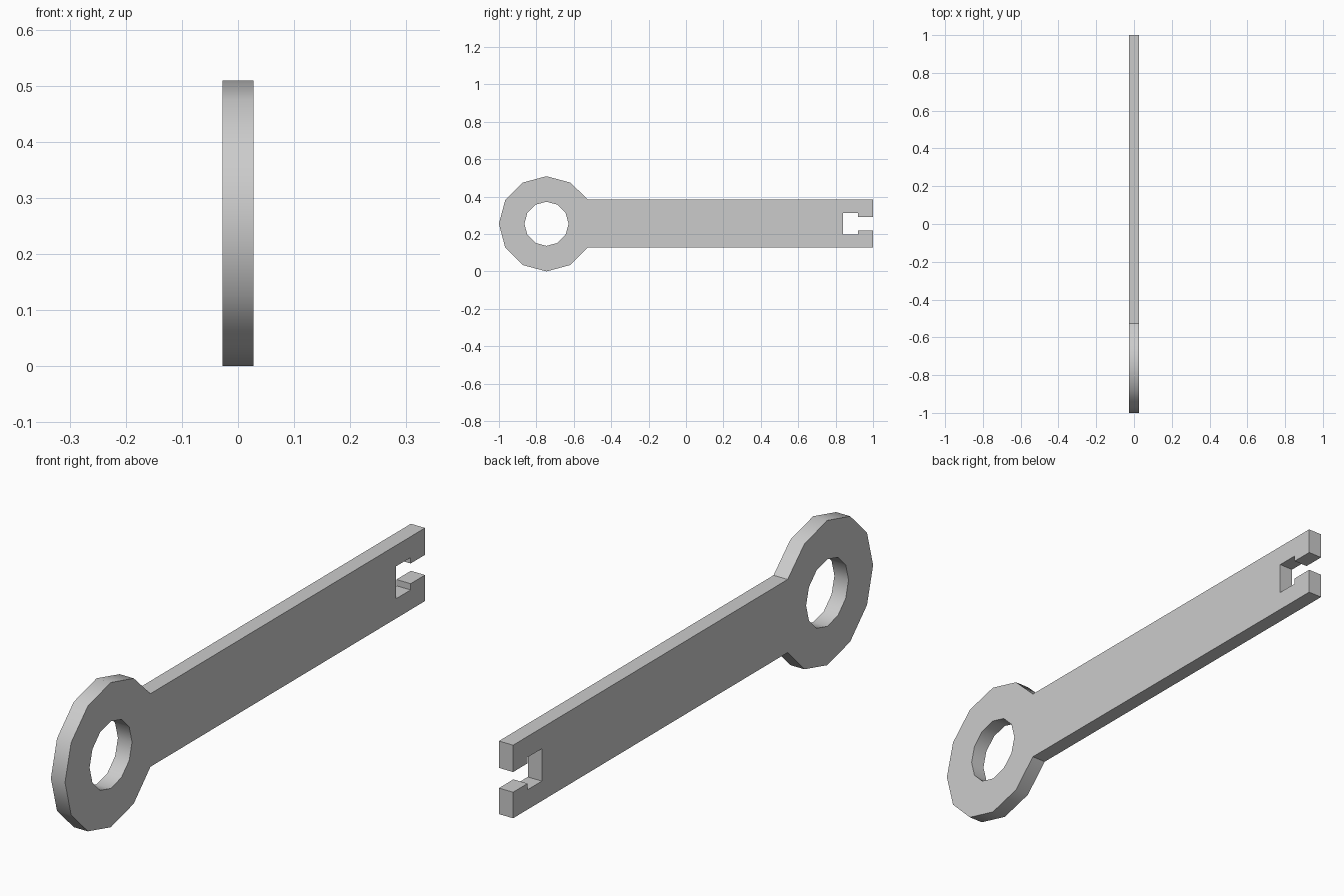
import bpy
import bmesh
import math

cube = bpy.data.objects.get("Cube")
if cube:
    bpy.data.objects.remove(cube, do_unlink=True)

THICKNESS = 0.055
RING_Y, RING_Z = -0.746, 0.2545
OUTER_R, HOLE_R, SIDES = 0.2545, 0.118, 12
BAR_Z, BAR_HALF = 0.257, 0.1285

grey = bpy.data.materials.new("plain grey metal")
grey.use_nodes = True
grey.diffuse_color = (0.6, 0.6, 0.6, 1)
grey.node_tree.nodes["Principled BSDF"].inputs["Base Color"].default_value = (0.6, 0.6, 0.6, 1)


def ring_point(radius, step):
    angle = 2 * math.pi * step / SIDES
    return (RING_Y + radius * math.cos(angle), RING_Z + radius * math.sin(angle))


# Outline: ring around its far side, then the handle with its stepped slot
ring = [ring_point(OUTER_R, i) for i in range(2, SIDES - 1)]
neck_y = ring_point(OUTER_R, 1)[0]
top, bottom = BAR_Z + BAR_HALF, BAR_Z - BAR_HALF
slot = [(1, 0.22), (0.92, 0.22), (0.92, 0.198), (0.84, 0.198),
        (0.84, 0.312), (0.92, 0.312), (0.92, 0.291), (1, 0.291)]
outline = ring + [(neck_y, bottom), (1, bottom)] + slot + [(1, top), (neck_y, top)]
hole = [ring_point(HOLE_R, i) for i in range(SIDES)]

# Fill the flat profile between outline and hole, then extrude it
bm = bmesh.new()
edges = []
for loop in (outline, hole):
    verts = [bm.verts.new((-THICKNESS / 2, y, z)) for y, z in loop]
    edges += [bm.edges.new((v, verts[(i + 1) % len(verts)])) for i, v in enumerate(verts)]
bmesh.ops.triangle_fill(bm, edges=edges, use_beauty=True, use_dissolve=False)
extruded = bmesh.ops.extrude_face_region(bm, geom=bm.faces[:], use_keep_orig=True)
moved = [g for g in extruded["geom"] if isinstance(g, bmesh.types.BMVert)]
bmesh.ops.translate(bm, verts=moved, vec=(THICKNESS, 0, 0))
bmesh.ops.recalc_face_normals(bm, faces=bm.faces[:])

mesh = bpy.data.meshes.new("wrench_body")
bm.to_mesh(mesh)
bm.free()
mesh.materials.append(grey)
wrench = bpy.data.objects.new("wrench_body", mesh)
bpy.context.collection.objects.link(wrench)

# Smooth ring rims, crisp handle and slot edges
bpy.ops.object.select_all(action="DESELECT")
wrench.select_set(True)
bpy.context.view_layer.objects.active = wrench
bpy.ops.object.shade_smooth_by_angle(angle=math.radians(35))
